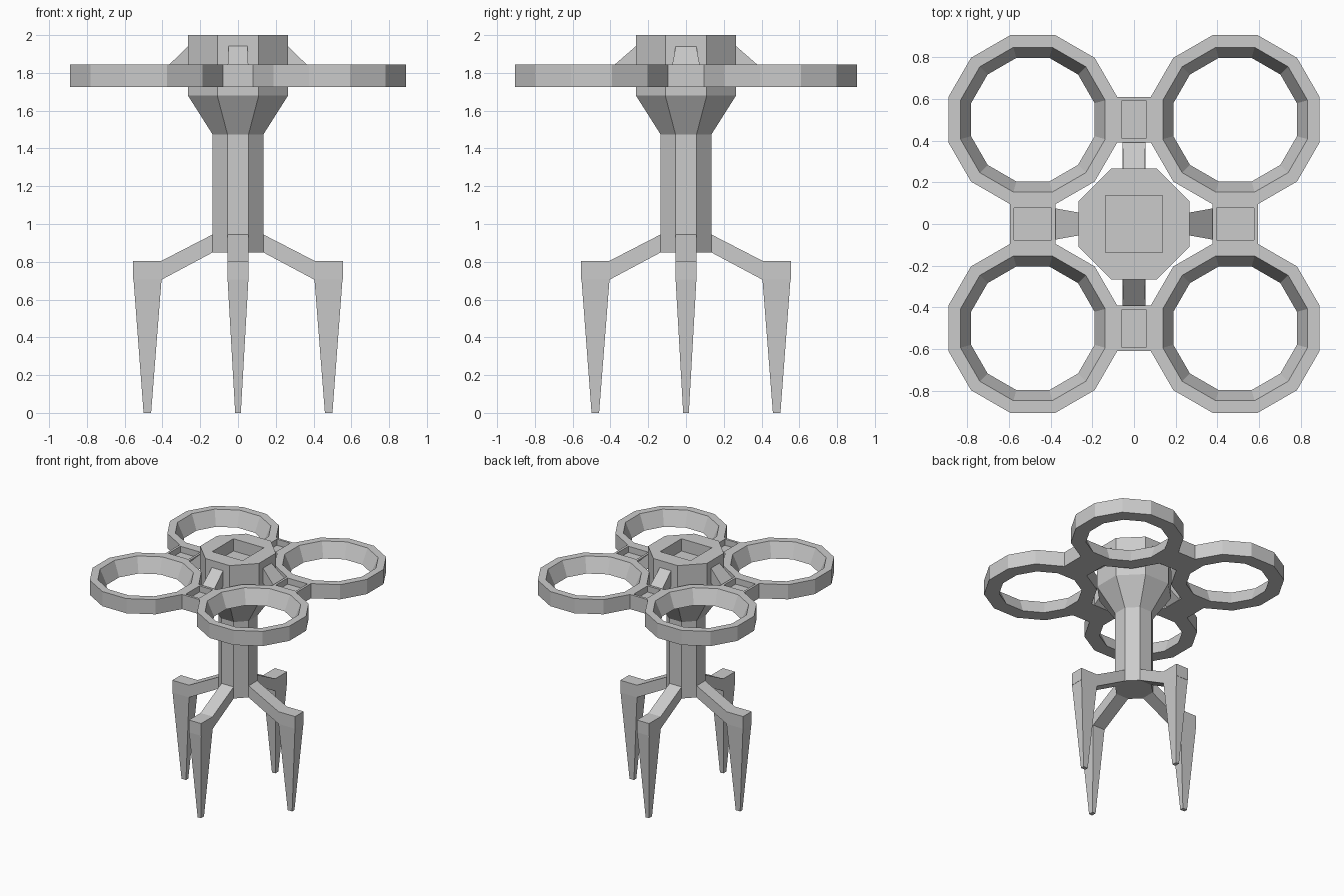
import bpy, bmesh
from math import cos, pi, radians
from mathutils import Matrix, Vector

if "Cube" in bpy.data.objects:
    bpy.data.objects.remove(bpy.data.objects["Cube"])


def finish(name, bm, matrix=None):
    if matrix:
        bm.transform(matrix)
    bmesh.ops.recalc_face_normals(bm, faces=bm.faces)
    mesh = bpy.data.meshes.new(name)
    bm.to_mesh(mesh)
    bm.free()
    obj = bpy.data.objects.new(name, mesh)
    bpy.context.collection.objects.link(obj)
    return obj


def lathe(name, profile, sides, closed=False, center=(0, 0)):
    """Spin (apothem, z) points; flat sides face the axes."""
    bm = bmesh.new()
    rings = []
    for a, z in profile:
        r = a / cos(pi / sides)
        rings.append([bm.verts.new(Matrix.Rotation(2 * pi * (i + .5) / sides, 3, 'Z') @ Vector((r, 0, z)))
                      for i in range(sides)])
    pairs = list(zip(rings, rings[1:]))
    if closed:
        pairs.append((rings[-1], rings[0]))
    else:
        bm.faces.new(rings[0])
        bm.faces.new(rings[-1])
    for lo, hi in pairs:
        for i in range(sides):
            j = (i + 1) % sides
            bm.faces.new((lo[i], lo[j], hi[j], hi[i]))
    return finish(name, bm, Matrix.Translation((*center, 0)))


def loft(name, sections, angle):
    """Join quad cross-sections given as (upper x, z), (lower x, z), half width."""
    bm = bmesh.new()
    loops = [[bm.verts.new(p) for p in ((u[0], -w, u[1]), (u[0], w, u[1]),
                                        (l[0], w, l[1]), (l[0], -w, l[1]))]
             for u, l, w in sections]
    bm.faces.new(loops[0])
    bm.faces.new(loops[-1])
    for a, b in zip(loops, loops[1:]):
        for i in range(4):
            j = (i + 1) % 4
            bm.faces.new((a[i], a[j], b[j], b[i]))
    return finish(name, bm, Matrix.Rotation(radians(angle), 4, 'Z'))


def box(bm, center, size):
    m = Matrix.Translation(center) @ Matrix.Diagonal((*size, 1))
    bmesh.ops.create_cube(bm, size=1, matrix=m)


def pocket_pad(name, x, y, sx, sy, rim):
    """Link block between two rings with a recess in its top."""
    bm = bmesh.new()
    box(bm, (x, y, (Z0 + Z1) / 2), (sx, sy, Z1 - Z0))
    bm.normal_update()
    top = max(bm.faces, key=lambda f: f.calc_center_median().z)
    bmesh.ops.inset_region(bm, faces=[top], thickness=rim)
    floor = bmesh.ops.extrude_discrete_faces(bm, faces=[top])['faces'][0]
    bmesh.ops.translate(bm, verts=floor.verts, vec=(0, 0, -.05))
    return finish(name, bm)


Z0, Z1 = 1.725, 1.845     # height band of the rotor rings
CX, CY, R = .485, .5, .405

# central body and column
body = lathe("body_column", [(.135, .85), (.135, 1.475), (.265, 1.68), (.265, 2)], 8)

# square recess in the top of the body
bm = bmesh.new()
box(bm, (0, 0, 2), (.275, .275, .2))
cutter = finish("recess_cutter", bm)
cutter.hide_render = True
mod = body.modifiers.new("recess", 'BOOLEAN')
mod.operation = 'DIFFERENCE'
mod.solver = 'EXACT'
mod.object = cutter
bpy.context.view_layer.objects.active = body
bpy.ops.object.modifier_apply(modifier=mod.name)
bpy.data.objects.remove(cutter)

# four rotor guard rings with funnel-shaped holes
ring = [(R, Z0), (R, Z1), (.347, Z1), (.296, Z0)]
for sx in (-1, 1):
    for sy in (-1, 1):
        lathe("rotor_ring", ring, 12, True, (sx * CX, sy * CY))

# link pads between neighbouring rings
for s in (-1, 1):
    pocket_pad("link_pad_y", 0, s * CY, .16, .217, .028)
    pocket_pad("link_pad_x", s * CX, 0, .217, .19, .026)

# struts from body to pads, and bent legs
for k in range(4):
    end, w0, w1 = (.378, .052, .075) if k % 2 == 0 else (.393, .05, .055)
    loft("strut", [((.25, 1.955), (.25, 1.83), w0), ((end, 1.83), (end, Z0), w1)], k * 90)
    loft("leg_arm_%d" % k, [((.12, .952), (.12, .857), .055),
                            ((.405, .805), (.405, .705), .055),
                            ((.555, .805), (.555, .705), .055)], k * 90)
    loft("leg_shin_%d" % k, [((.553, .705), (.405, .705), .055),
                             ((.5, 0), (.46, 0), .015)], k * 90)
